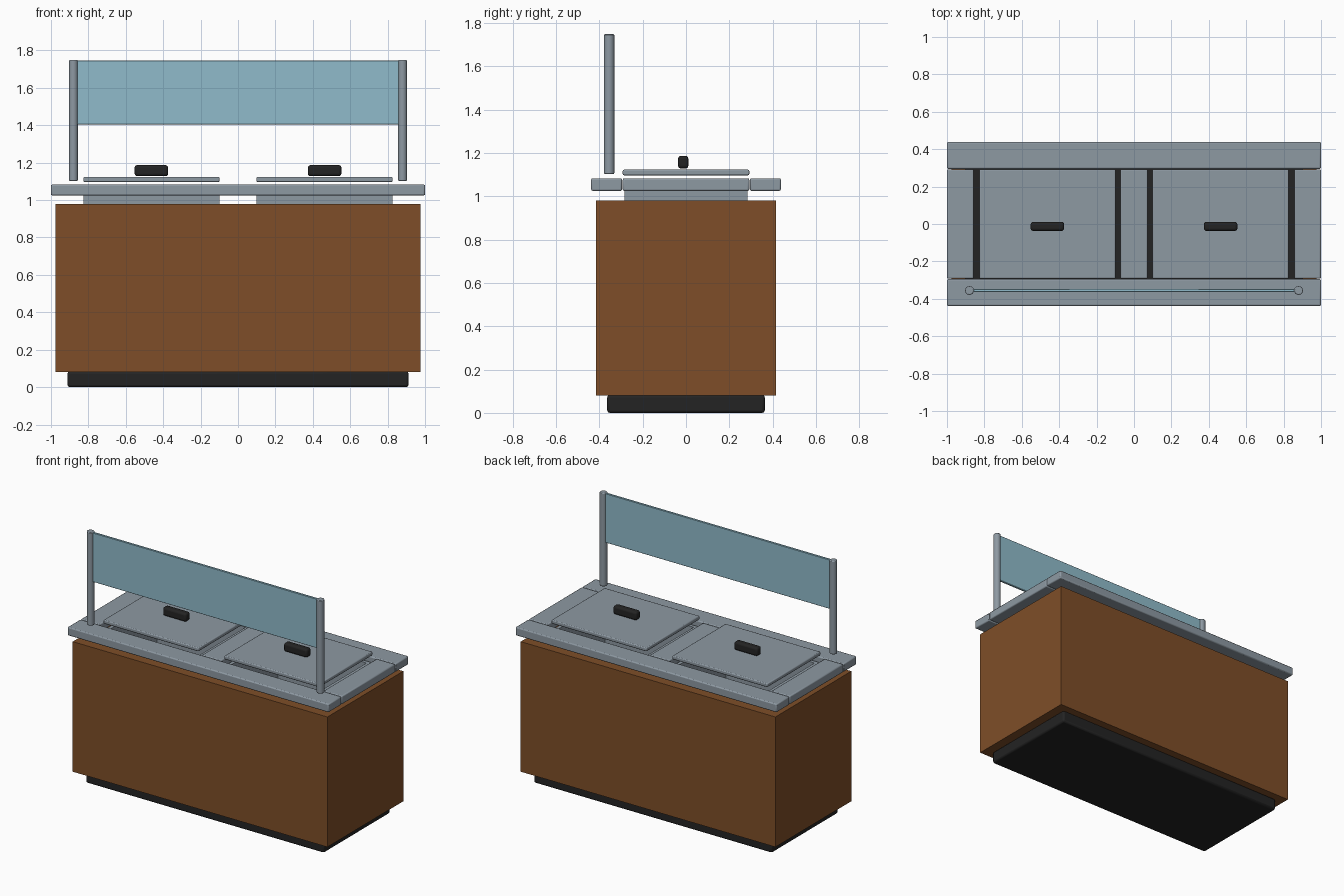
import bpy, math

if "Cube" in bpy.data.objects:
    bpy.data.objects.remove(bpy.data.objects["Cube"])


def material(name, rgb):
    m = bpy.data.materials.new(name)
    m.diffuse_color = (*rgb, 1.0)
    m.use_nodes = True
    m.node_tree.nodes["Principled BSDF"].inputs["Base Color"].default_value = m.diffuse_color
    return m


WOOD = material("brown wood", (0.21, 0.076, 0.021))
STEEL = material("brushed steel", (0.27, 0.32, 0.365))
GLASS = material("blue glass", (0.28, 0.5, 0.6))
BLACK = material("black plastic", (0.017, 0.017, 0.017))


def finish(ob, name, mat, bevel, segments=2):
    ob.name = name
    ob.data.materials.append(mat)
    if bevel:
        mod = ob.modifiers.new("soft edges", 'BEVEL')
        mod.width = bevel
        mod.segments = segments
        mod.limit_method = 'ANGLE'
        bpy.ops.object.shade_smooth_by_angle(angle=math.radians(35))
    return ob


def box(name, x, y, z, mat, bevel=0.0, segments=2):
    """Box from (min, max) ranges on each axis."""
    bpy.ops.mesh.primitive_cube_add(size=1)
    ob = bpy.context.object
    ob.location = [(r[0] + r[1]) / 2 for r in (x, y, z)]
    ob.scale = [r[1] - r[0] for r in (x, y, z)]
    bpy.ops.object.transform_apply(location=False, rotation=False, scale=True)
    return finish(ob, name, mat, bevel, segments)


def span(a, b, side):
    """Range mirrored to the given side of the centre."""
    return tuple(sorted((a * side, b * side)))


# Recessed plinth, also the floor of the hollow cabinet
box("plinth", (-0.912, 0.912), (-0.364, 0.364), (0, 0.083), BLACK, 0.012)

# Cabinet panels and countertop frame
for side, lr, fb in ((-1, "left", "front"), (1, "right", "back")):
    box(f"{lr}_end_panel", span(0.9, 0.975, side), (-0.415, 0.415), (0.08, 0.98), WOOD)
    box(f"{fb}_panel", (-0.9, 0.9), span(0.34, 0.415, side), (0.08, 0.98), WOOD)
    box(f"{fb}_counter_strip", (-1, 1), span(0.295, 0.438, side), (1.025, 1.083), STEEL, 0.007)
    box(f"{lr}_counter_strip", span(0.857, 1.0, side), (-0.292, 0.292), (1.025, 1.083), STEEL, 0.007)
box("middle_counter_strip", (-0.073, 0.073), (-0.292, 0.292), (1.025, 1.083), STEEL, 0.007)

# Food wells with lids and handles
for side, lr in ((-1, "left"), (1, "right")):
    c = 0.463 * side
    x0, x1 = c - 0.364, c + 0.364
    well = (0.75, 1.05)
    box(f"{lr}_well_floor", (x0, x1), (-0.283, 0.283), (0.73, 0.75), STEEL)
    for s in (-1, 1):
        wx = c + 0.352 * s
        box(f"{lr}_well_side", (wx - 0.012, wx + 0.012), (-0.283, 0.283), well, STEEL)
        box(f"{lr}_well_end", (x0 + 0.024, x1 - 0.024), span(0.259, 0.283, s), well, STEEL)
    box(f"{lr}_lid", (x0, x1), (-0.292, 0.292), (1.097, 1.123), STEEL, 0.006)
    box(f"{lr}_lid_handle", (c - 0.09, c + 0.09), (-0.037, 0.011), (1.128, 1.187), BLACK, 0.014, 3)

    # Round post of the sneeze guard
    bpy.ops.mesh.primitive_cylinder_add(vertices=24, radius=0.024, depth=0.645,
                                        location=(0.88 * side, -0.355, 1.4255))
    finish(bpy.context.object, f"{lr}_guard_post", STEEL, 0.004)

# Glass pane between the posts
box("guard_glass", (-0.862, 0.862), (-0.363, -0.347), (1.405, 1.745), GLASS, 0.002, 1)
